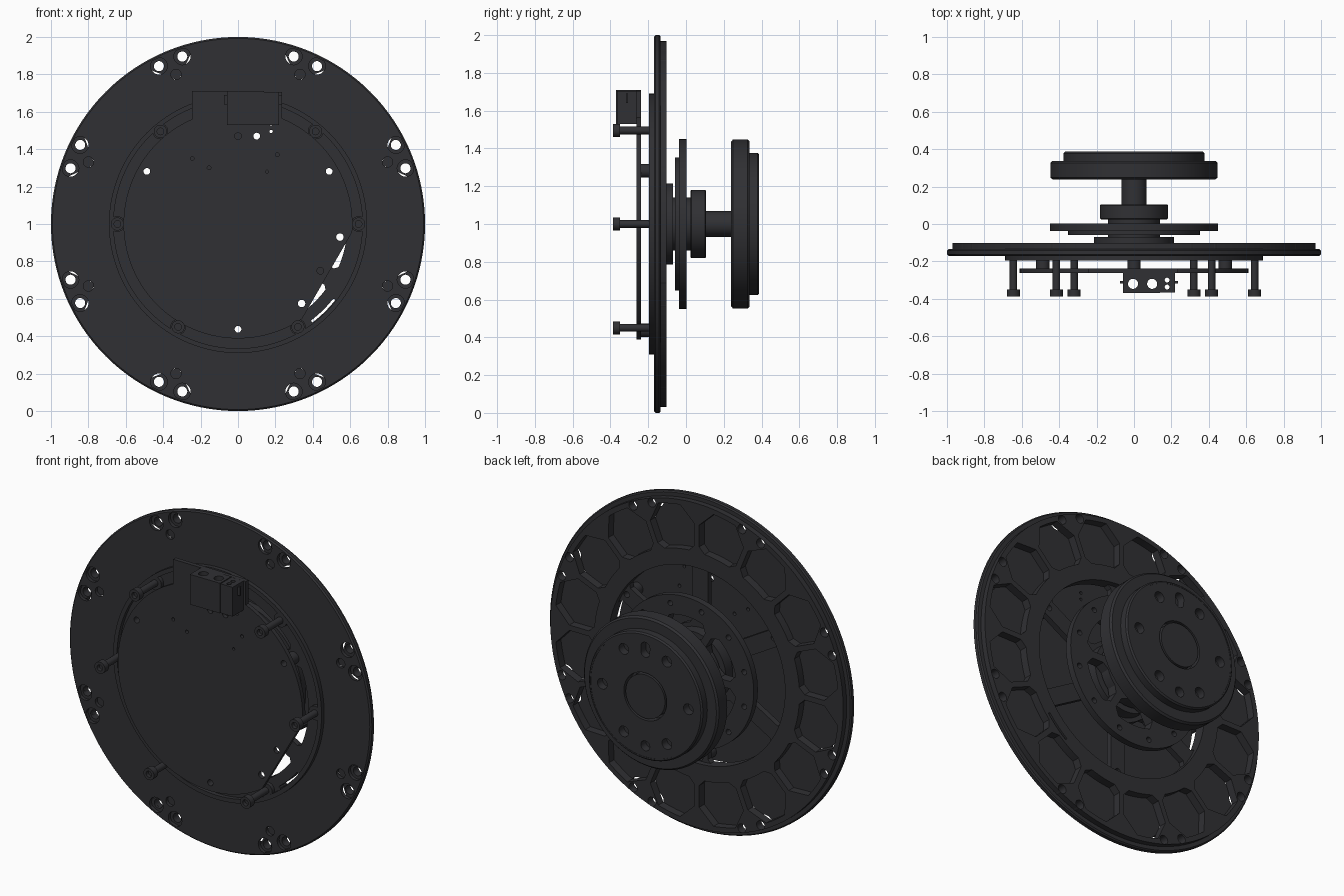
import bpy, bmesh
from math import sin, cos, asin, radians, pi
from mathutils import Vector
from mathutils.geometry import delaunay_2d_cdt

if "Cube" in bpy.data.objects:
    bpy.data.objects.remove(bpy.data.objects["Cube"])

mat = bpy.data.materials.new("dark_metal")
mat.diffuse_color = (0.03, 0.03, 0.034, 1)
mat.use_nodes = True
mat.node_tree.nodes["Principled BSDF"].inputs["Base Color"].default_value = mat.diffuse_color
CZ = 1.0  # height of the common axis


def finish(name, bm):
    bmesh.ops.recalc_face_normals(bm, faces=bm.faces)
    me = bpy.data.meshes.new(name)
    bm.to_mesh(me)
    bm.free()
    ob = bpy.data.objects.new(name, me)
    bpy.context.collection.objects.link(ob)
    me.materials.append(mat)
    return ob


def circ(x, y, r, n=20):
    return [(x + r * cos(2 * pi * i / n), y + r * sin(2 * pi * i / n)) for i in range(n)]


def pol(r, deg):
    return r * cos(radians(deg)), r * sin(radians(deg))


def arc(r, a0, a1, n=12):
    return [(r * cos(a0 + (a1 - a0) * i / n), r * sin(a0 + (a1 - a0) * i / n)) for i in range(n + 1)]


def sector(r0, r1, d0, d1, w=0.0, co=0.02, ci=0.02):
    """Ring segment window: rib half-width w, outer and inner corner chamfers."""
    a0, a1 = radians(d0), radians(d1)
    off = lambda r: asin(w / r)
    ro, ri = r1 - co, r0 + ci
    pts = arc(r1, a0 + off(r1) + co / r1, a1 - off(r1) - co / r1)
    pts += [(r * cos(a1 - off(r)), r * sin(a1 - off(r))) for r in (ro, ri)]
    pts += arc(r0, a1 - off(r0) - ci / r0, a0 + off(r0) + ci / r0)
    pts += [(r * cos(a0 + off(r)), r * sin(a0 + off(r))) for r in (ri, ro)]
    return pts


def inside(p, loop):
    hit = False
    for (x0, y0), (x1, y1) in zip(loop, loop[1:] + loop[:1]):
        if (y0 > p[1]) != (y1 > p[1]) and p[0] < x0 + (p[1] - y0) * (x1 - x0) / (y1 - y0):
            hit = not hit
    return hit


def plate(name, loops, lo, hi, upright=True):
    """Filled outline with holes (even-odd), extruded along y (upright) or z."""
    verts, edges = [], []
    for lp in loops:
        b, n = len(verts), len(lp)
        verts += [Vector(p) for p in lp]
        edges += [(b + i, b + (i + 1) % n) for i in range(n)]
    co, _, tris = delaunay_2d_cdt(verts, edges, [], 0, 1e-6)[:3]
    boxes = [(min(p[0] for p in l), max(p[0] for p in l),
              min(p[1] for p in l), max(p[1] for p in l), l) for l in loops]
    keep = []
    for t in tris:
        c = sum((co[i] for i in t), Vector((0, 0))) / 3
        if sum(x0 < c.x < x1 and y0 < c.y < y1 and inside(c, l)
               for x0, x1, y0, y1, l in boxes) % 2:
            keep.append(t)
    at = (lambda p, h: (p.x, h, CZ + p.y)) if upright else (lambda p, h: (p.x, p.y, h))
    bm = bmesh.new()
    va, vb = ([bm.verts.new(at(p, h)) for p in co] for h in (lo, hi))
    for t in keep:
        bm.faces.new([va[i] for i in t])
    rim = [e.verts[:] for e in bm.edges if len(e.link_faces) == 1]
    num = {v: i for i, v in enumerate(va)}
    for t in keep:
        bm.faces.new([vb[i] for i in t])
    for a, b in rim:
        bm.faces.new((a, b, vb[num[b]], vb[num[a]]))
    bmesh.ops.delete(bm, geom=[v for v in bm.verts if not v.link_faces], context='VERTS')
    return finish(name, bm)


def lathe(name, prof, x=0, z=CZ, n=96, closed=False):
    """Revolve (radius, y) points about a line parallel to y."""
    bm = bmesh.new()
    rings = [[bm.verts.new((x + r * cos(2 * pi * i / n), y, z + r * sin(2 * pi * i / n)))
              for i in range(n)] for r, y in prof]
    for a, b in list(zip(rings, rings[1:])) + ([(rings[-1], rings[0])] if closed else []):
        for i in range(n):
            j = (i + 1) % n
            bm.faces.new((a[i], a[j], b[j], b[i]))
    if not closed:
        bm.faces.new(rings[0])
        bm.faces.new(rings[-1])
    return finish(name, bm)


# Shared hole layouts
mounts = [pol(0.944, 22.5 + 45 * k + s * 4.1) for k in range(8) for s in (-1, 1)]
blind = [pol(0.865, 22.5 + 45 * k) for k in range(8)]
posts = [pol(0.5625, a) for a in (30, 150, 270)]
windows = [sector(0.24, 0.585, 30 + 60 * k, 90 + 60 * k, 0.05) for k in range(6)]
post_holes = [circ(x, y, 0.018) for x, y in posts]
slit = [sector(0.647, 0.66, -53, -38, 0, 0.002, 0.002)]
pockets = [sector(0.68, 0.94, 22.5 * k, 22.5 * (k + 1), 0.016, 0.095, 0.035) for k in range(16)]
through = [circ(x, y, 0.027) for x, y in mounts]

# Main plate: front skin with counterbores, mid skin, pocketed back
plate("plate_front", [circ(0, 0, 0.985, 128)] + [circ(x, y, 0.045) for x, y in mounts]
      + [circ(x, y, 0.028) for x, y in blind] + windows + post_holes + slit, -0.17, -0.15)
plate("plate_middle", [circ(0, 0, 0.985, 128)] + through + pockets + windows + post_holes + slit,
      -0.15, -0.135)
plate("plate_back_ribs", [circ(0, 0, 0.97, 128), circ(0, 0, 0.585, 96)] + pockets + through + slit,
      -0.135, -0.102)
lathe("plate_rim", [(0.984, -0.17), (0.992, -0.17), (1, -0.162), (1, -0.142), (0.993, -0.135),
                    (0.984, -0.135)], n=128, closed=True)

# Raised front ring with screw bosses and screws
plate("front_ring", [circ(0, 0, 0.69, 128), circ(0, 0, 0.665, 128)], -0.195, -0.17)
for s in (-1, 1):
    for x, z in ((0.645, 0), (0.415, 0.495), (0.32, -0.55)):
        lathe("screw_boss", [(0.042, -0.17), (0.042, -0.193)], s * x, CZ + z, 24)
        lathe("screw", [(0.02, -0.19), (0.02, -0.35), (0.035, -0.35), (0.035, -0.387),
                        (0.018, -0.387), (0.018, -0.365)], s * x, CZ + z, 24)
for x, z in posts:
    lathe("board_standoff", [(0.018, -0.17), (0.036, -0.17), (0.036, -0.237), (0.018, -0.237)],
          x, CZ + z, 24, True)

# Circuit board: disc with a flat cut at lower right and a tab on top
R = 0.612
tab = [(0.235, 0.565), (0.235, 0.705), (-0.245, 0.71), (-0.245, 0.561)]
outline = arc(R, radians(-4), radians(67), 24) + tab + arc(R, radians(114), radians(304), 60)
board_holes = [(0.545, -0.07, 0.02), (0.34, -0.425, 0.02), (0.1, 0.47, 0.018), (0, 0.47, 0.018),
               (0.44, -0.25, 0.018), (-0.245, 0.35, 0.01), (0.21, 0.37, 0.01), (-0.155, 0.3, 0.01),
               (0.155, 0.28, 0.008), (0.177, 0.495, 0.009), (0.177, 0.535, 0.009)]
plate("circuit_board", [outline] + [circ(*h) for h in board_holes] + post_holes, -0.263, -0.237)

# Connector block with vertical wire holes
box = lambda x0, x1, y0, y1: [(x0, y0), (x1, y0), (x1, y1), (x0, y1)]
plate("connector_large", [box(-0.06, 0.14, -0.37, -0.263), circ(-0.005, -0.32, 0.027),
                          circ(0.097, -0.32, 0.027)], 1.53, 1.71, False)
plate("connector_small", [box(0.14, 0.22, -0.365, -0.263), circ(0.177, -0.3, 0.013),
                          circ(0.177, -0.337, 0.013)], 1.53, 1.705, False)
for side, x0, x1 in (("left", -0.075, -0.06), ("right", 0.22, 0.235)):
    plate("connector_pin_" + side, [box(x0, x1, -0.318, -0.306)], 1.64, 1.69, False)

# Hub behind the plate and the spoked flange
lathe("plate_hub", [(0.215, -0.15), (0.215, -0.07), (0.14, -0.07), (0.14, -0.05)])
cuts = [sector(0.19, 0.335, 60 * k, 60 * k + 60, 0.022, 0.04, 0.03) for k in range(6)]
plate("flange_inner", [circ(0, 0, 0.352, 96)] + cuts, -0.058, -0.037)
plate("flange_outer", [circ(0, 0, 0.45, 96)] + cuts
      + [circ(*pol(0.4, 30 * k + 15), 0.016) for k in range(12)], -0.037, 0.002)

# Collar, shaft and rear wheel
lathe("collar_and_shaft", [(0.14, -0.05), (0.14, 0.025), (0.176, 0.025), (0.181, 0.03), (0.181, 0.1),
                           (0.176, 0.105), (0.068, 0.105), (0.068, 0.245)])
lathe("rear_wheel", [(0.435, 0.238), (0.447, 0.248), (0.447, 0.326), (0.437, 0.337)])
slot = [(x, y + (0.295 if y >= 0 else 0.265)) for x, y in circ(0, 0, 0.03)]
cap_holes = [circ(*pol(0.285, 60 * k), 0.032) for k in range(6)] + [circ(0, -0.295, 0.03), slot]
plate("wheel_cap", [circ(0, 0, 0.362, 96), circ(0, 0, 0.142, 64), circ(0, 0, 0.13, 64)]
      + cap_holes, 0.337, 0.385)
lathe("wheel_cap_edge", [(0.361, 0.337), (0.377, 0.337), (0.377, 0.378), (0.369, 0.387),
                         (0.361, 0.387)], closed=True)

# Smooth the round walls, keep edges sharp
bpy.ops.object.select_all(action='SELECT')
bpy.context.view_layer.objects.active = bpy.data.objects["plate_front"]
bpy.ops.object.shade_smooth_by_angle(angle=radians(30))
